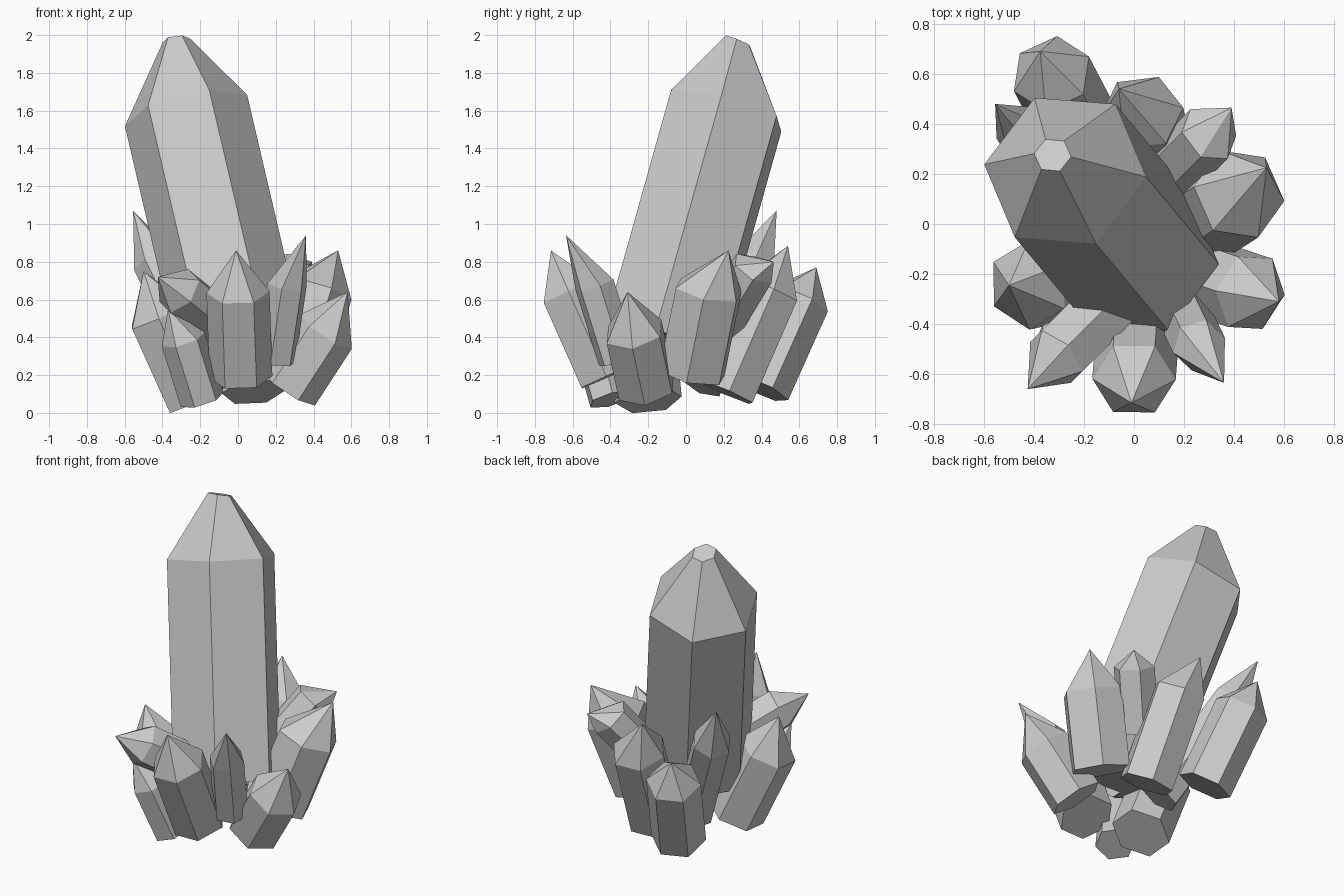
import bpy, bmesh
from math import cos, sin, radians, pi
from mathutils import Vector

if "Cube" in bpy.data.objects:
    bpy.data.objects.remove(bpy.data.objects["Cube"])


def ring(bm, centre, axis, r, az):
    """Six corners around an axis, the first one pointing to azimuth az."""
    a = Vector(axis).normalized()
    v = Vector((cos(radians(az)), sin(radians(az)), 0))
    u = (v - a * v.dot(a)).normalized()
    w = a.cross(u)
    c = Vector(centre)
    return [bm.verts.new(c + r * (u * cos(k * pi / 3) + w * sin(k * pi / 3)))
            for k in range(6)]


def crystal(name, base, shoulder, tip, r, az, cap=0, cap_axis=(0, 0, 1)):
    """Six-sided prism with a pointed (or small flat) termination."""
    bm = bmesh.new()
    axis = Vector(shoulder) - Vector(base)
    lo = ring(bm, base, axis, r, az)
    hi = ring(bm, shoulder, axis, r, az)
    bm.faces.new(lo[::-1])
    top = ring(bm, tip, cap_axis, cap, az) if cap else None
    apex = None if cap else bm.verts.new(tip)
    for i in range(6):
        j = (i + 1) % 6
        bm.faces.new((lo[i], lo[j], hi[j], hi[i]))
        if cap:
            bm.faces.new((hi[i], hi[j], top[j], top[i]))
        else:
            bm.faces.new((hi[i], hi[j], apex))
    if cap:
        bm.faces.new(top)
    bmesh.ops.recalc_face_normals(bm, faces=bm.faces)
    mesh = bpy.data.meshes.new(name)
    bm.to_mesh(mesh)
    bm.free()
    bpy.context.collection.objects.link(bpy.data.objects.new(name, mesh))


# Large leaning crystal with a small flat top
crystal("main_crystal", (0.015, -0.135, 0.36), (-0.275, 0.213, 1.60),
        (-0.325, 0.275, 1.97), 0.335, -8, 0.075, (-0.1, 0.4, 1))

# Ring of small crystals: base, shoulder, tip, radius, corner azimuth
small = {
    "front": ((0.015, -0.42, 0.19), (0, -0.62, 0.64), (-0.01, -0.715, 0.86), 0.167, 0),
    "front_right": ((0.20, -0.36, 0.28), (0.26, -0.485, 0.68), (0.36, -0.635, 0.94), 0.108, 15),
    "right": ((0.27, -0.21, 0.13), (0.465, -0.275, 0.43), (0.58, -0.31, 0.64), 0.165, -8),
    "right_back": ((0.28, 0.03, 0.21), (0.42, 0.12, 0.65), (0.53, 0.225, 0.86), 0.19, -5),
    "back_right": ((0.12, 0.18, 0.47), (0.30, 0.36, 0.765), (0.39, 0.465, 0.80), 0.125, 60),
    "back": ((0.08, 0.21, 0.11), (0.03, 0.445, 0.65), (-0.06, 0.54, 0.885), 0.168, 6),
    "back_far": ((-0.22, 0.39, 0.13), (-0.33, 0.60, 0.60), (-0.375, 0.69, 0.77), 0.165, 24),
    "back_left": ((-0.12, 0.09, 0.15), (-0.44, 0.36, 0.80), (-0.555, 0.48, 1.07), 0.12, 0),
    "left": ((-0.22, -0.20, 0.07), (-0.42, -0.245, 0.515), (-0.50, -0.245, 0.75), 0.178, 28),
    "front_left_upper": ((-0.08, -0.30, 0.46), (-0.31, -0.53, 0.645), (-0.425, -0.66, 0.72), 0.133, 45),
    "front_left_lower": ((-0.19, -0.40, 0.07), (-0.29, -0.49, 0.39), (-0.37, -0.56, 0.55), 0.12, 10),
}
for name, spec in small.items():
    crystal(name + "_crystal", *spec)
